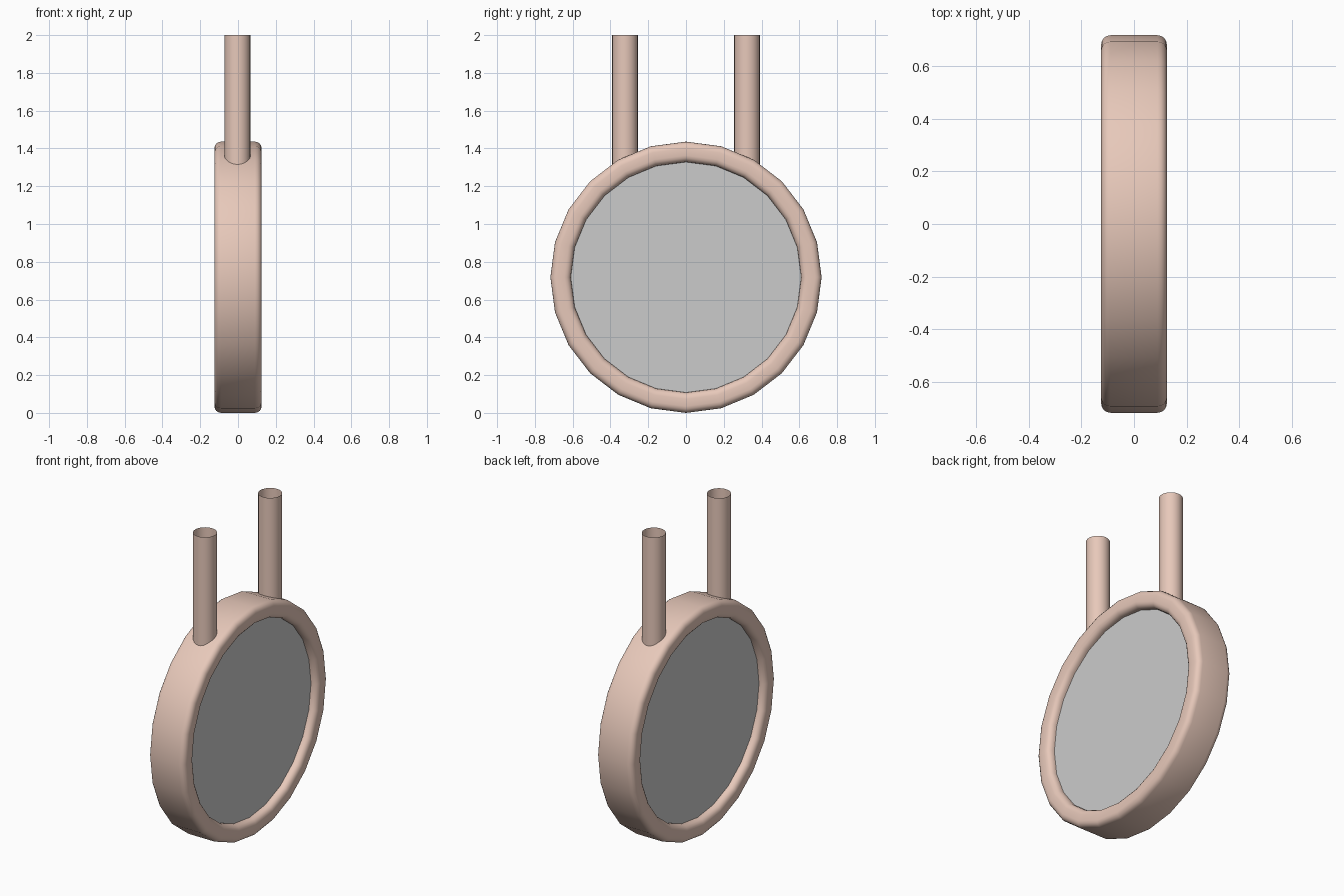
import bpy, bmesh, math
from mathutils import Matrix, Vector

if "Cube" in bpy.data.objects:
    bpy.data.objects.remove(bpy.data.objects["Cube"])

CZ = 0.718          # height of the ring centre
R_OUT, R_IN, HALF_W = 0.718, 0.61, 0.125
SIDES = 24

copper = bpy.data.materials.new("copper")
copper.diffuse_color = (0.8, 0.58, 0.49, 1)
copper.use_nodes = True
copper.node_tree.nodes["Principled BSDF"].inputs["Base Color"].default_value = copper.diffuse_color


def finish(name, bm, mat=None, angle=40):
    bmesh.ops.recalc_face_normals(bm, faces=bm.faces)
    mesh = bpy.data.meshes.new(name)
    bm.to_mesh(mesh)
    bm.free()
    ob = bpy.data.objects.new(name, mesh)
    bpy.context.collection.objects.link(ob)
    if mat:
        mesh.materials.append(mat)
    bpy.ops.object.select_all(action='DESELECT')
    ob.select_set(True)
    bpy.context.view_layer.objects.active = ob
    bpy.ops.object.shade_smooth_by_angle(angle=math.radians(angle))
    return ob


# Ring: rounded rectangle section swept around the x axis
def rounded_section(c=0.035, steps=4):
    pts = []
    for sx, sr, a0 in ((1, 1, 0), (-1, 1, 90), (-1, -1, 180), (1, -1, 270)):
        cx = sx * (HALF_W - c)
        cr = (R_OUT - c) if sr > 0 else (R_IN + c)
        for i in range(steps + 1):
            a = math.radians(a0 + 90 * i / steps)
            pts.append((cx + c * math.cos(a), cr + c * math.sin(a)))
    return pts


bm = bmesh.new()
section = rounded_section()
loops = []
for k in range(SIDES):
    a = 2 * math.pi * k / SIDES
    loops.append([bm.verts.new((x, r * math.sin(a), CZ + r * math.cos(a)))
                  for x, r in section])
n = len(section)
for k in range(SIDES):
    p, q = loops[k], loops[(k + 1) % SIDES]
    for i in range(n):
        j = (i + 1) % n
        bm.faces.new((p[i], p[j], q[j], q[i]))
finish("ring", bm, copper)

# Grey disc filling the ring, slightly recessed on both faces
bm = bmesh.new()
bmesh.ops.create_cone(bm, cap_ends=True, segments=SIDES, radius1=R_IN + 0.003,
                      radius2=R_IN + 0.003, depth=0.16,
                      matrix=Matrix.Translation((0, 0, CZ)) @ Matrix.Rotation(math.pi / 2, 4, 'Y'))
finish("disc", bm)

# Two open-ended upright pipes
Z0, Z1 = 1.29, 2.0
for side, name in ((-1, "front_pipe"), (1, "back_pipe")):
    bm = bmesh.new()
    bmesh.ops.create_cone(bm, cap_ends=False, segments=24, radius1=0.068, radius2=0.068,
                          depth=Z1 - Z0,
                          matrix=Matrix.Translation((-0.003, side * 0.323, (Z0 + Z1) / 2)))
    finish(name, bm, copper)
